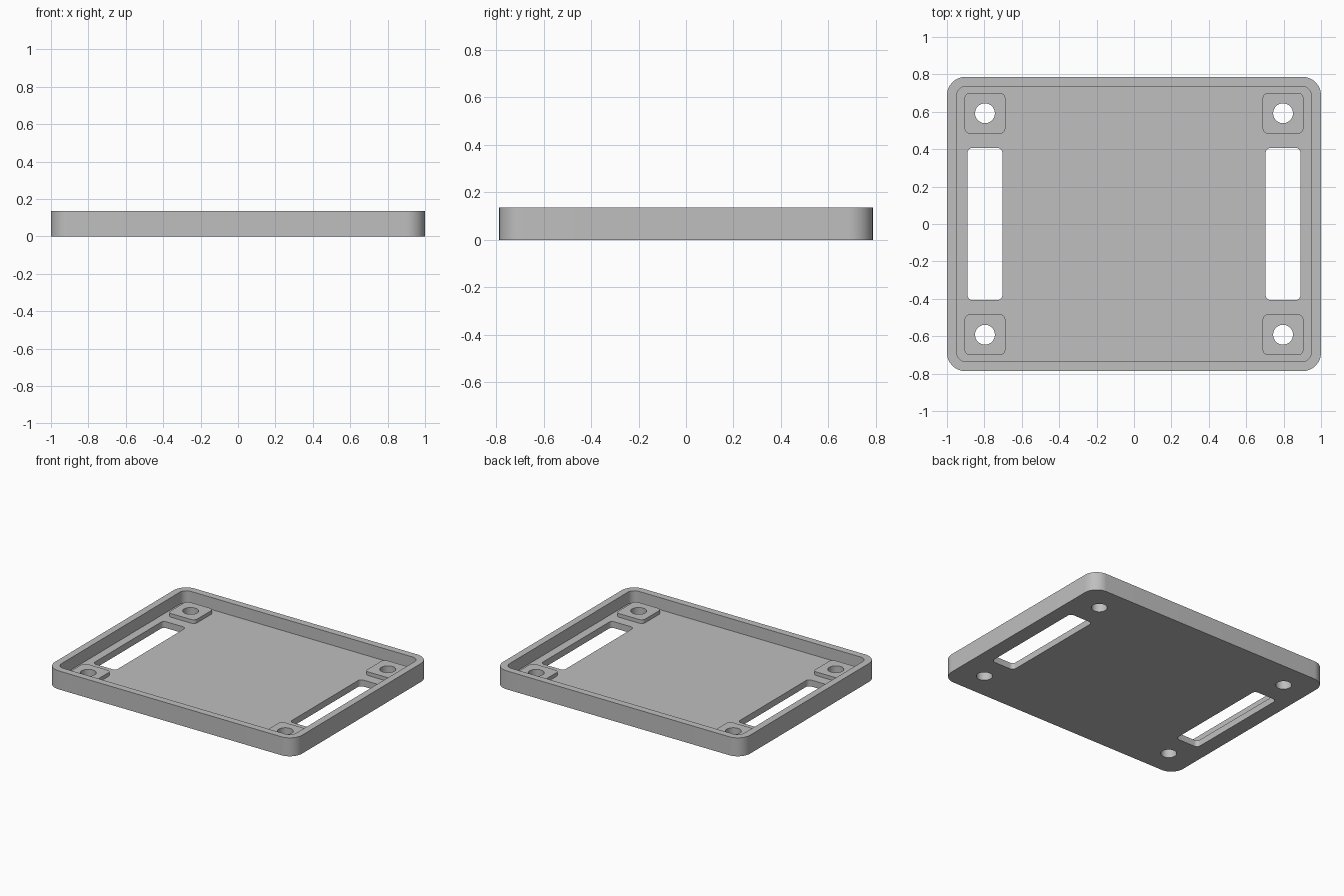
import bpy, bmesh
from math import pi, cos, sin, radians

cube = bpy.data.objects.get("Cube")
if cube:
    bpy.data.objects.remove(cube, do_unlink=True)

HEIGHT, FLOOR, PAD_TOP = 0.135, 0.047, 0.074
HOLE_X, HOLE_Y = 0.797, 0.592

grey = bpy.data.materials.new("light grey")
grey.use_nodes = True
colour = (0.52, 0.52, 0.52, 1)
grey.diffuse_color = colour
grey.node_tree.nodes["Principled BSDF"].inputs["Base Color"].default_value = colour


def prism(name, centre, half, radius, bottom, top, steps=10):
    """Upright block with rounded corners; a full radius makes a cylinder."""
    bm = bmesh.new()
    ring = []
    for quarter, (sx, sy) in enumerate([(1, 1), (-1, 1), (-1, -1), (1, -1)]):
        cx = centre[0] + sx * (half[0] - radius)
        cy = centre[1] + sy * (half[1] - radius)
        for i in range(steps + 1):
            a = (quarter + i / steps) * pi / 2
            ring.append(bm.verts.new((cx + radius * cos(a), cy + radius * sin(a), bottom)))
    bmesh.ops.remove_doubles(bm, verts=ring, dist=1e-5)
    base = bm.faces.new(list(bm.verts))
    lid = bmesh.ops.extrude_face_region(bm, geom=[base], use_keep_orig=True)
    for v in lid["geom"]:
        if isinstance(v, bmesh.types.BMVert):
            v.co.z = top
    bmesh.ops.recalc_face_normals(bm, faces=bm.faces)
    mesh = bpy.data.meshes.new(name)
    bm.to_mesh(mesh)
    bm.free()
    mesh.materials.append(grey)
    obj = bpy.data.objects.new(name, mesh)
    bpy.context.collection.objects.link(obj)
    return obj


def combine(target, tool, operation):
    """Apply a boolean to the target and discard the tool."""
    mod = target.modifiers.new("combine", 'BOOLEAN')
    mod.operation, mod.solver, mod.object = operation, 'EXACT', tool
    bpy.context.view_layer.objects.active = target
    bpy.ops.object.modifier_apply(modifier=mod.name)
    bpy.data.objects.remove(tool, do_unlink=True)


# Tray body with a hollow interior
tray = prism("tray", (0, 0), (1, 0.787), 0.1, 0, HEIGHT, 16)
combine(tray, prism("cavity", (0, 0), (0.949, 0.736), 0.052, FLOOR, 0.3), 'DIFFERENCE')

# Raised corner pads with screw holes
for sx in (-1, 1):
    for sy in (-1, 1):
        centre = (sx * HOLE_X, sy * HOLE_Y)
        combine(tray, prism("pad", centre, (0.109, 0.109), 0.03, 0.02, PAD_TOP), 'UNION')
        combine(tray, prism("screw_hole", centre, (0.053, 0.053), 0.053, -0.1, 0.3), 'DIFFERENCE')

# Long slots along both sides
for sx in (-1, 1):
    combine(tray, prism("slot", (sx * HOLE_X, 0), (0.093, 0.407), 0.027, -0.1, 0.3), 'DIFFERENCE')

# Smooth rounded corners, sharp rims
bpy.ops.object.select_all(action='DESELECT')
tray.select_set(True)
bpy.context.view_layer.objects.active = tray
bpy.ops.object.shade_smooth_by_angle(angle=radians(30))
